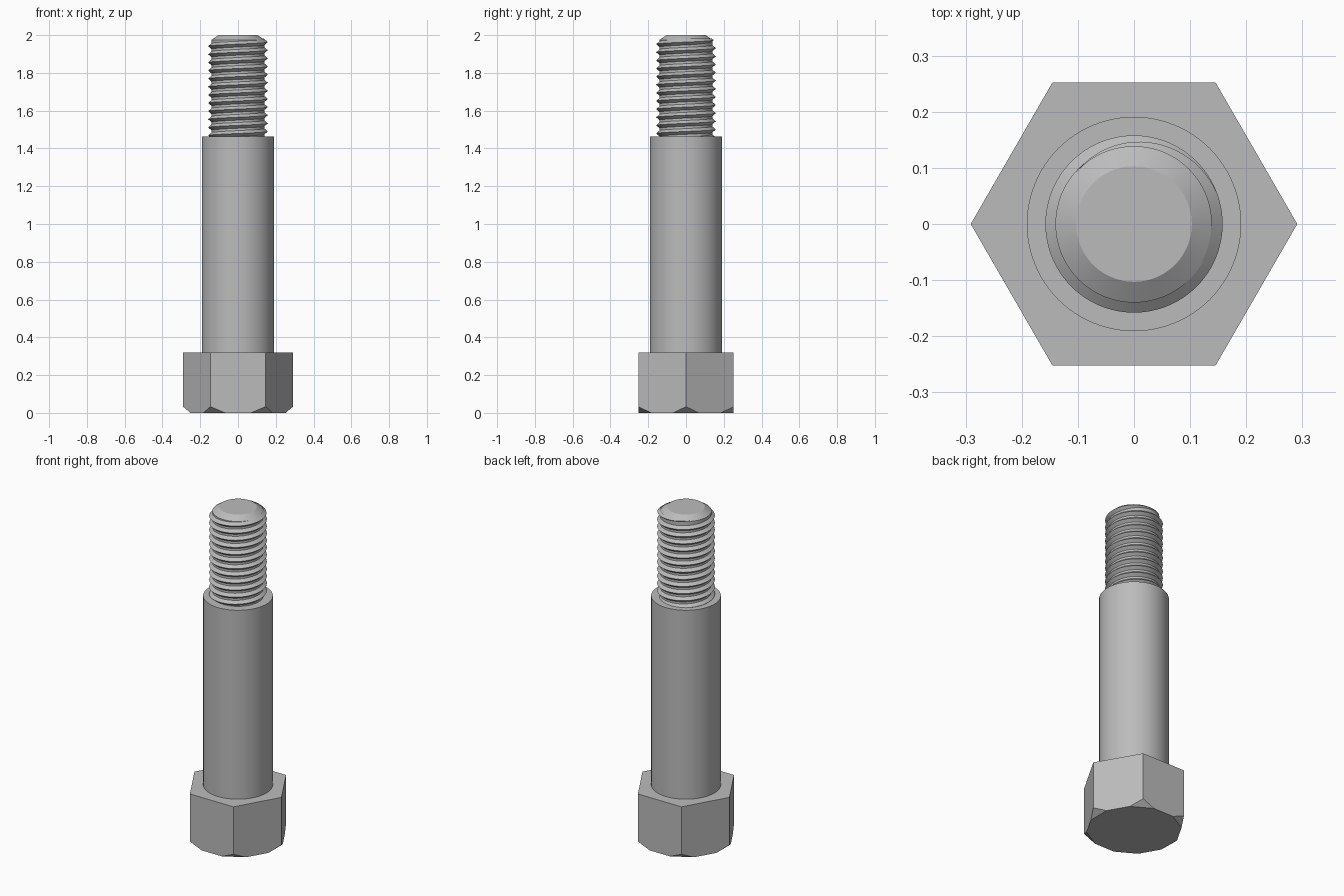
import bpy, bmesh
from math import pi, cos, sin, tau, radians

cube = bpy.data.objects.get("Cube")
if cube:
    bpy.data.objects.remove(cube, do_unlink=True)

# Single steel colour
steel = bpy.data.materials.new("steel_grey")
steel.use_nodes = True
COLOUR = (0.5, 0.5, 0.5, 1)
steel.diffuse_color = COLOUR
steel.node_tree.nodes["Principled BSDF"].inputs["Base Color"].default_value = COLOUR


def finish(bm, name, smooth=True):
    bmesh.ops.recalc_face_normals(bm, faces=bm.faces)
    mesh = bpy.data.meshes.new(name)
    bm.to_mesh(mesh)
    bm.free()
    mesh.materials.append(steel)
    obj = bpy.data.objects.new(name, mesh)
    bpy.context.collection.objects.link(obj)
    if smooth:
        bpy.ops.object.select_all(action="DESELECT")
        obj.select_set(True)
        bpy.context.view_layer.objects.active = obj
        bpy.ops.object.shade_smooth_by_angle(angle=radians(30))
    return obj


def ring(bm, n, r, z, turn=0.0):
    return [bm.verts.new((r * cos(tau * i / n + turn), r * sin(tau * i / n + turn), z))
            for i in range(n)]


def turned(name, profile, n=96):
    """Closed solid of revolution from (radius, height) pairs."""
    bm = bmesh.new()
    rings = [ring(bm, n, r, z) for r, z in profile]
    for a, b in zip(rings, rings[1:]):
        for i in range(n):
            j = (i + 1) % n
            bm.faces.new((a[i], a[j], b[j], b[i]))
    bm.faces.new(rings[0])
    bm.faces.new(rings[-1])
    return finish(bm, name)


# Hex head, corners clipped to a regular twelve-sided bottom
FLAT = 0.252
bm = bmesh.new()
ring(bm, 12, FLAT / cos(pi / 12), 0, pi / 12)
for z in (0.033, 0.32):
    ring(bm, 6, FLAT / cos(pi / 6), z)
bmesh.ops.convex_hull(bm, input=bm.verts)
bmesh.ops.dissolve_limit(bm, angle_limit=radians(1), verts=bm.verts, edges=bm.edges)
finish(bm, "hex_head", smooth=False)

# Plain shoulder and threaded core with chamfered tip
turned("shoulder", [(0.191, 0.32), (0.191, 1.462)])
turned("thread_core", [(0.14, 1.44), (0.14, 1.975), (0.103, 2.0)])

# Right-handed V thread: starts inside the shoulder, fades out at the tip
ROOT, CREST, PITCH, HALF = 0.138, 0.158, 0.043, 0.017
STEPS = 72
END = radians(140)
FADE = radians(120)
TOP = 1.963
count = int(12.3 * STEPS)
bm = bmesh.new()
rows = []
for k in range(count + 1):
    a = END - tau * (count - k) / STEPS
    f = min(1, (END - a) / FADE)
    z = TOP + PITCH * a / tau
    rows.append([bm.verts.new((r * cos(a), r * sin(a), z + dz))
                 for r, dz in ((ROOT, -HALF * f), (ROOT + (CREST - ROOT) * f, 0),
                               (ROOT, HALF * f))])
for p, q in zip(rows, rows[1:]):
    for i in range(3):
        j = (i + 1) % 3
        bm.faces.new((p[i], q[i], q[j], p[j]))
bm.faces.new(rows[0])
bmesh.ops.remove_doubles(bm, verts=bm.verts, dist=1e-6)
finish(bm, "thread")
